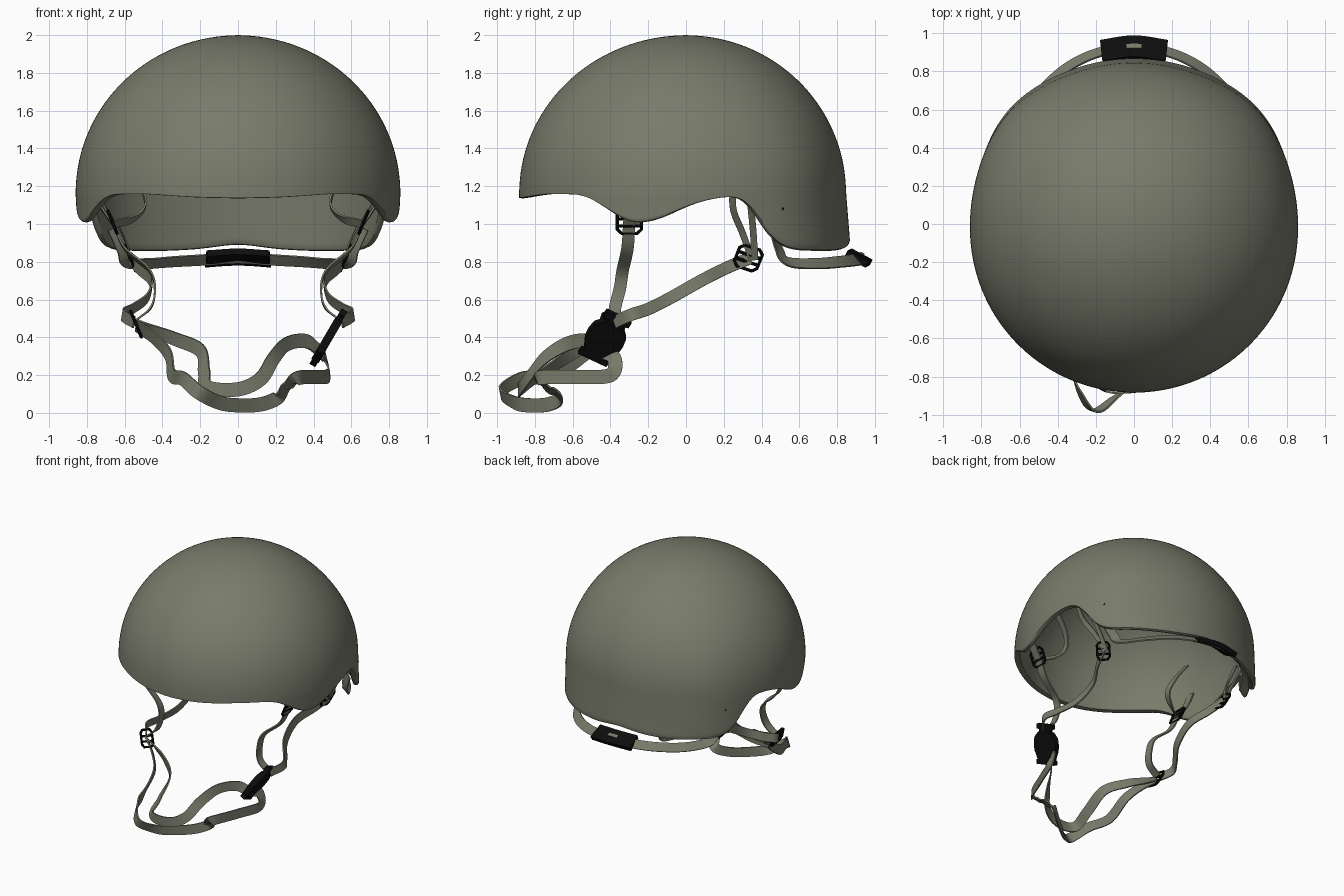
import bpy, bmesh, math
from mathutils import Vector as V

if "Cube" in bpy.data.objects:
    bpy.data.objects.remove(bpy.data.objects["Cube"])


def material(name, col):
    m = bpy.data.materials.new(name)
    m.diffuse_color = (*col, 1)
    m.use_nodes = True
    m.node_tree.nodes["Principled BSDF"].inputs["Base Color"].default_value = m.diffuse_color
    return m


OLIVE = material("olive_grey", (0.19, 0.197, 0.145))
BLACK = material("black_plastic", (0.004, 0.004, 0.004))


def to_smooth_mesh(ob):
    bpy.ops.object.select_all(action='DESELECT')
    ob.select_set(True)
    bpy.context.view_layer.objects.active = ob
    bpy.ops.object.convert(target='MESH')
    bpy.ops.object.shade_smooth_by_angle(angle=math.radians(40))


def finish(name, bm, mat, thick=0.0, offset=0, subsurf=0):
    bmesh.ops.recalc_face_normals(bm, faces=bm.faces)
    me = bpy.data.meshes.new(name)
    bm.to_mesh(me)
    bm.free()
    ob = bpy.data.objects.new(name, me)
    bpy.context.collection.objects.link(ob)
    me.materials.append(mat)
    if thick:
        s = ob.modifiers.new("thickness", 'SOLIDIFY')
        s.thickness, s.offset = thick, offset
    if subsurf:
        ob.modifiers.new("round", 'SUBSURF').levels = subsurf
    to_smooth_mesh(ob)


def spline(pts, n=8):
    pts = [V(p) for p in pts]
    ext = [2 * pts[0] - pts[1]] + pts + [2 * pts[-1] - pts[-2]]
    out = []
    for i in range(len(pts) - 1):
        a, b, c, d = ext[i:i + 4]
        for k in range(n):
            t = k / n
            out.append(0.5 * (2 * b + (c - a) * t + (2 * a - 5 * b + 4 * c - d) * t * t
                              + (3 * b - a - 3 * c + d) * t ** 3))
    return out + [pts[-1]]


def ribbon(name, pts, normal, width=0.065, thick=0.01, mat=OLIVE):
    """Flat strap along a smooth path; normal(p) gives the facing direction."""
    path = spline(pts)
    bm, prev, last = bmesh.new(), None, None
    for i, p in enumerate(path):
        t = path[min(i + 1, len(path) - 1)] - path[max(i - 1, 0)]
        w = t.cross(V(normal(p))).normalized()
        if last and w.dot(last) < 0:
            w = -w
        last = w
        row = [bm.verts.new(p - w * width / 2), bm.verts.new(p + w * width / 2)]
        if prev:
            bm.faces.new((prev[0], prev[1], row[1], row[0]))
        prev = row
    finish(name, bm, mat, thick)


# Helmet shell: dome with a rim height that varies around the head
RIM = [(0, 1.135), (15, 1.14), (35, 1.16), (52, 1.155), (60, 1.09), (68, 1.01), (74, 1.0),
       (82, 1.03), (90, 1.09), (98, 1.13), (108, 1.15), (113, 1.12), (118, 0.98),
       (123, 0.895), (130, 0.86), (150, 0.855), (165, 0.865), (180, 0.895)]


def rim_raw(a):
    a = abs(a)
    a = 360 - a if a > 180 else a
    for (a0, z0), (a1, z1) in zip(RIM, RIM[1:]):
        if a <= a1:
            return z0 + (z1 - z0) * (a - a0) / (a1 - a0)
    return RIM[-1][1]


def rim(a):
    return sum(rim_raw(a + k) for k in (-4, -2, 0, 2, 4)) / 5


ZC, SEG, DOME, WALL = 1.165, 144, 18, 7
bm = bmesh.new()
pole = bm.verts.new((0, 0, 2))
cols = []
for s in range(SEG):
    deg = s * 360 / SEG - 180
    th = math.radians(deg)
    c = math.cos(th)
    R = 0.86 + 0.024 * max(0, c) - 0.012 * max(0, -c)
    bulge = 0.028 * math.exp(-((abs(deg) - 132) / 20) ** 2)   # fuller behind the ears
    zr = rim(deg)
    col = []
    for k in range(1, DOME + WALL + 1):
        if k <= DOME:
            f = math.pi / 2 * k / DOME
            r, z = (R + bulge * math.sin(f) ** 4) * math.sin(f), ZC + (2 - ZC) * math.cos(f)
        else:
            z = ZC + (zr - ZC) * (k - DOME) / WALL
            r = R + bulge + 0.08 * (ZC - z) * max(0, -c) - 0.06 * (ZC - z) * (1 - abs(c))
        col.append(bm.verts.new((r * math.sin(th), -r * c, z)))
    cols.append(col)
for s in range(SEG):
    a, b = cols[s], cols[(s + 1) % SEG]
    bm.faces.new((pole, a[0], b[0]))
    for k in range(len(a) - 1):
        bm.faces.new((a[k], a[k + 1], b[k + 1], b[k]))
finish("helmet_shell", bm, OLIVE, 0.042, -1, 1)


# Wire slider ring: rounded square with crossbars
def ring(name, centre, sign, turn, size=0.064):
    up = V((0.38 * sign, 0, 0.92)).normalized()
    side = V((0, 1, 0))
    ca, sa = math.cos(turn), math.sin(turn)
    u, w = up * ca + side * sa, side * ca - up * sa
    cu = bpy.data.curves.new(name, 'CURVE')
    cu.dimensions, cu.bevel_depth, cu.bevel_resolution = '3D', 0.009, 2
    h, k = size, size * 0.65
    loop = [(h, k), (k, h), (-k, h), (-h, k), (-h, -k), (-k, -h), (k, -h), (h, -k)]
    for line, closed in ((loop, True), ([(-h, 0.018), (h, 0.018)], False),
                         ([(-h, -0.022), (h, -0.022)], False)):
        sp = cu.splines.new('POLY')
        sp.points.add(len(line) - 1)
        for pt, (a, b) in zip(sp.points, line):
            pt.co = (*(V(centre) + w * a + u * b), 1)
        sp.use_cyclic_u = closed
    ob = bpy.data.objects.new(name, cu)
    bpy.context.collection.objects.link(ob)
    cu.materials.append(BLACK)
    to_smooth_mesh(ob)


# Side harness, mirrored left and right
for s, tag in ((1, "right"), (-1, "left")):
    def side(*pts):
        return [(x * s, y, z) for x, y, z in pts]

    def out(p):
        return (s, 0, 0.15)

    ring(tag + "_front_ring", (0.665 * s, -0.30, 1.01), s, 0)
    ring(tag + "_rear_ring", (0.57 * s, 0.33, 0.82), s, 0.35)
    ribbon(tag + "_front_strap", side((0.665, -0.30, 1.01), (0.60, -0.31, 0.87), (0.47, -0.335, 0.755),
           (0.44, -0.35, 0.66), (0.46, -0.375, 0.56), (0.54, -0.38, 0.49)), out)
    ribbon(tag + "_rear_strap", side((0.57, 0.34, 0.82), (0.53, 0.22, 0.77), (0.46, 0.08, 0.70),
           (0.48, -0.08, 0.61), (0.56, -0.20, 0.55), (0.61, -0.29, 0.52), (0.55, -0.38, 0.48)), out)
    # hangers that run up inside the shell
    ribbon(tag + "_front_hanger", side((0.665, -0.30, 1.0), (0.73, -0.29, 1.10), (0.77, -0.27, 1.22)), out)
    ribbon(tag + "_inner_hanger", side((0.66, -0.30, 1.0), (0.55, -0.24, 1.03), (0.49, -0.20, 1.10),
           (0.52, -0.16, 1.20), (0.62, -0.14, 1.34)), out, 0.05)
    ribbon(tag + "_rear_hanger_a", side((0.57, 0.35, 0.81), (0.62, 0.30, 0.95), (0.70, 0.25, 1.08),
           (0.76, 0.25, 1.22)), out, 0.035)
    ribbon(tag + "_rear_hanger_b", side((0.57, 0.365, 0.81), (0.64, 0.355, 0.97), (0.72, 0.34, 1.12),
           (0.75, 0.33, 1.22)), out, 0.035)
    # small shell rivet
    bm = bmesh.new()
    bmesh.ops.create_uvsphere(bm, u_segments=10, v_segments=6, radius=0.007)
    bmesh.ops.translate(bm, verts=bm.verts, vec=(0.712 * s, 0.512, 1.08))
    finish(tag + "_rivet", bm, BLACK)

ring("chin_slider_ring", (-0.54, -0.39, 0.47), -1, 0.3)


# Chin straps
def chin_out(p):
    return (p.x, p.y + 0.35, 0.0)


ribbon("chin_strap_upper", [(-0.54, -0.39, 0.47), (-0.44, -0.42, 0.43), (-0.33, -0.47, 0.39),
       (-0.20, -0.58, 0.33), (-0.18, -0.74, 0.22), (-0.16, -0.87, 0.135), (0.0, -0.88, 0.125),
       (0.12, -0.84, 0.18), (0.19, -0.75, 0.29), (0.26, -0.63, 0.365), (0.36, -0.53, 0.38),
       (0.43, -0.47, 0.33)], chin_out, 0.075)
ribbon("chin_strap_lower", [(-0.54, -0.39, 0.46), (-0.45, -0.45, 0.40), (-0.37, -0.54, 0.31),
       (-0.35, -0.70, 0.20), (-0.29, -0.87, 0.18), (-0.21, -0.98, 0.11), (-0.1, -0.91, 0.055),
       (0.0, -0.83, 0.04), (0.12, -0.73, 0.045), (0.21, -0.67, 0.08), (0.26, -0.74, 0.14),
       (0.32, -0.78, 0.185), (0.41, -0.58, 0.19), (0.48, -0.40, 0.20), (0.46, -0.38, 0.29),
       (0.43, -0.45, 0.33)], chin_out, 0.075)

# Side release buckle on the right: rounded body with end bars
N = V((0.864, 0, -0.504))
L = V((0.14, 0.15, 0.24)).normalized()
W = N.cross(L).normalized()
MID = V((0.48, -0.425, 0.40))


def plate(name, outline, thick):
    bm = bmesh.new()
    full = outline + [(-w, l) for w, l in reversed(outline)]
    f = bm.faces.new([bm.verts.new(MID + W * w + L * l - N * thick / 2) for w, l in full])
    ext = bmesh.ops.extrude_face_region(bm, geom=[f])
    bmesh.ops.translate(bm, vec=N * thick, verts=[v for v in ext["geom"] if isinstance(v, bmesh.types.BMVert)])
    finish(name, bm, BLACK)


plate("buckle_body", [(0.065, -0.13), (0.08, -0.09), (0.098, -0.05), (0.103, 0.0), (0.095, 0.05), (0.06, 0.09)], 0.045)
plate("buckle_top", [(0.05, 0.085), (0.05, 0.11), (0.075, 0.115), (0.075, 0.15)], 0.036)
plate("buckle_bottom", [(0.085, -0.15), (0.085, -0.115)], 0.036)

# Rear retention band and its adjuster
ribbon("rear_band", [(0.66, 0.46, 0.98), (0.61, 0.49, 0.87), (0.585, 0.54, 0.80), (0.49, 0.69, 0.79),
       (0.35, 0.82, 0.80), (0.18, 0.90, 0.81), (0, 0.92, 0.82), (-0.18, 0.90, 0.81), (-0.35, 0.82, 0.80),
       (-0.49, 0.69, 0.79), (-0.585, 0.54, 0.80), (-0.61, 0.49, 0.87), (-0.66, 0.46, 0.98)],
       lambda p: (p.x, p.y, 0.75), 0.07)
ribbon("rear_adjuster", [(-0.17, 0.902, 0.815), (0, 0.925, 0.825), (0.17, 0.902, 0.815)],
       lambda p: (p.x * 0.5, 0.47, 0.88), 0.125, 0.036, BLACK)
ribbon("adjuster_slot", [(-0.04, 0.931, 0.843), (0, 0.933, 0.845), (0.04, 0.931, 0.843)],
       lambda p: (0, 0.47, 0.88), 0.025, 0.006)
